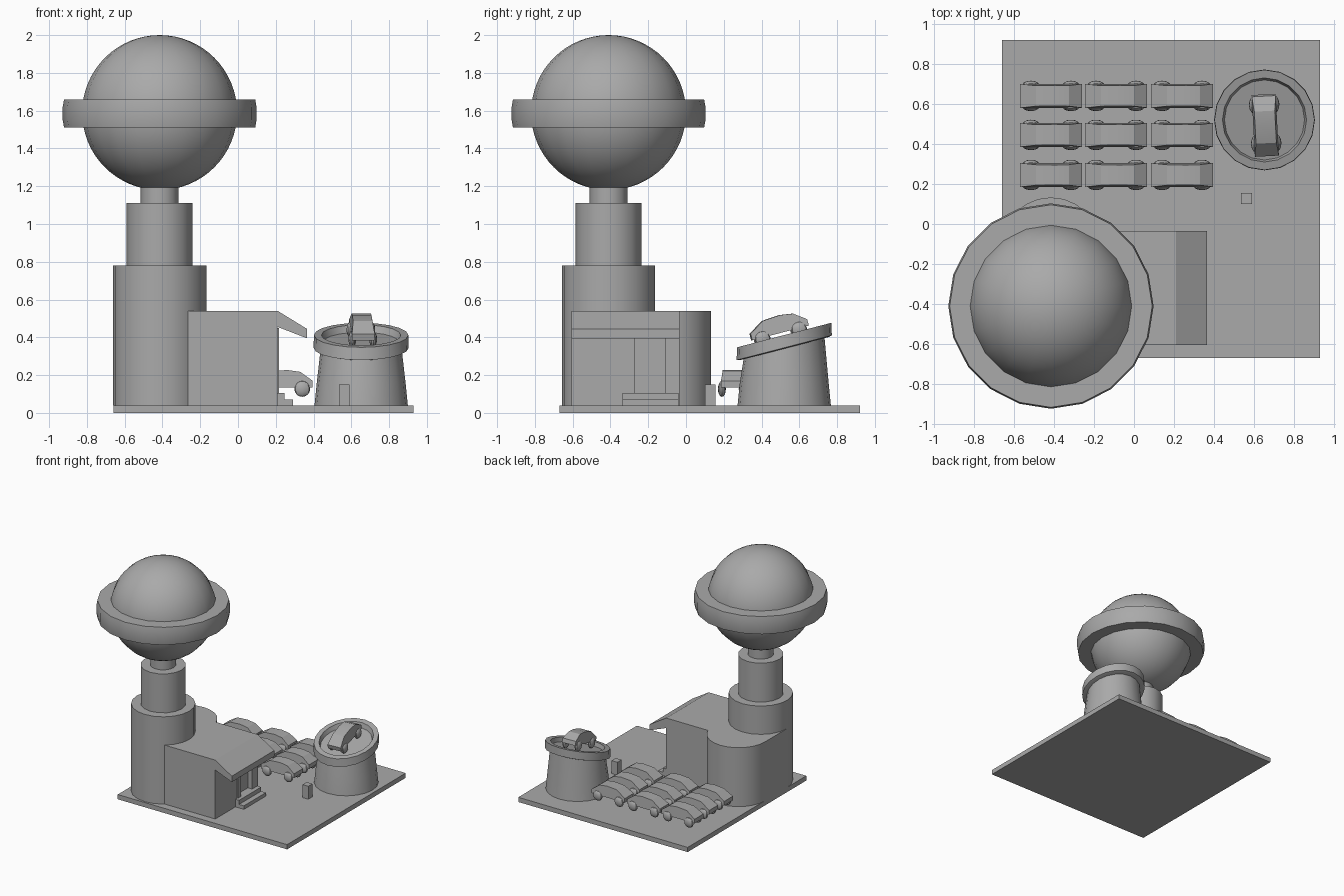
import bpy, bmesh, math
from mathutils import Matrix

cube = bpy.data.objects.get("Cube")
if cube:
    bpy.data.objects.remove(cube, do_unlink=True)

grey = bpy.data.materials.new("plain grey")
grey.use_nodes = True
grey.diffuse_color = (0.4, 0.4, 0.4, 1)
grey.node_tree.nodes["Principled BSDF"].inputs["Base Color"].default_value = (0.4, 0.4, 0.4, 1)

GROUND = 0.04
TOWER_X, TOWER_Y = -0.415, -0.41
ROOF = 0.54


def finish(name, bm, smooth=None):
    """Turn a bmesh into an object, smoothing edges below the given angle."""
    bmesh.ops.recalc_face_normals(bm, faces=bm.faces)
    mesh = bpy.data.meshes.new(name)
    bm.to_mesh(mesh)
    bm.free()
    mesh.materials.append(grey)
    ob = bpy.data.objects.new(name, mesh)
    bpy.context.collection.objects.link(ob)
    if smooth:
        bpy.ops.object.select_all(action='DESELECT')
        ob.select_set(True)
        bpy.context.view_layer.objects.active = ob
        bpy.ops.object.shade_smooth_by_angle(angle=math.radians(smooth))
    return ob


def box(name, x, y, z):
    bm = bmesh.new()
    bmesh.ops.create_cube(bm, size=1)
    for v in bm.verts:
        v.co = [r[0] if c < 0 else r[1] for c, r in zip(v.co, (x, y, z))]
    return finish(name, bm)


def lathe(name, profile, x, y, sides, smooth=None, slope=None):
    """Revolve (radius, height) points; slope(y, i) shifts ring i vertically."""
    bm = bmesh.new()
    rings = []
    for i, (r, z) in enumerate(profile):
        ring = []
        for k in range(sides):
            a = math.tau * k / sides
            dy = r * math.sin(a)
            dz = slope(dy, i) if slope else 0
            ring.append(bm.verts.new((x + r * math.cos(a), y + dy, z + dz)))
        rings.append(ring)
    for a, b in zip(rings, rings[1:]):
        for k in range(sides):
            n = (k + 1) % sides
            bm.faces.new((a[k], a[n], b[n], b[k]))
    bm.faces.new(rings[0][::-1])
    bm.faces.new(rings[-1])
    return finish(name, bm, smooth)


def extrude_y(bm, profile, y0, y1):
    """Extrude a polygon of (x, z) points from y0 to y1."""
    a = [bm.verts.new((x, y0, z)) for x, z in profile]
    b = [bm.verts.new((x, y1, z)) for x, z in profile]
    bm.faces.new(a)
    bm.faces.new(b[::-1])
    for k in range(len(a)):
        n = (k + 1) % len(a)
        bm.faces.new((a[k], b[k], b[n], a[n]))
    return a + b


# Ground slab
box("ground_slab", (-0.66, 0.93), (-0.67, 0.92), (0, GROUND))

# Stepped tower
lathe("tower_base", [(0.247, GROUND), (0.247, 0.78)], TOWER_X, TOWER_Y, 20, 20)
lathe("tower_middle", [(0.175, 0.78), (0.175, 1.11)], TOWER_X, TOWER_Y, 16, 25)
lathe("tower_neck", [(0.1, 1.11), (0.1, 1.23)], TOWER_X, TOWER_Y, 16, 25)

# Globe with a flat belt around it
globe = bmesh.new()
bmesh.ops.create_uvsphere(globe, u_segments=20, v_segments=32, radius=0.41,
                          matrix=Matrix.Translation((TOWER_X, TOWER_Y, 1.59)))
finish("globe", globe, 30)
lathe("globe_belt", [(0.506, 1.51), (0.513, 1.55), (0.513, 1.62), (0.506, 1.66)],
      TOWER_X, TOWER_Y, 20, 25)

# Round-ended annex behind the tower
bm = bmesh.new()
outline = [(-0.662, TOWER_Y), (-0.17, TOWER_Y)]
outline += [(TOWER_X + 0.246 * math.cos(math.pi * k / 12),
             -0.113 + 0.246 * math.sin(math.pi * k / 12)) for k in range(13)]
face = bm.faces.new([bm.verts.new((x, y, GROUND)) for x, y in outline])
new = bmesh.ops.extrude_face_region(bm, geom=[face])["geom"]
bmesh.ops.translate(bm, vec=(0, 0, ROOF - GROUND),
                    verts=[g for g in new if isinstance(g, bmesh.types.BMVert)])
finish("rounded_annex", bm, 25)

# Hall with a recessed doorway and sloped canopy
for name, y in (("hall_body", (-0.605, -0.27)), ("hall_side", (-0.11, -0.035))):
    box(name, (-0.35, 0.21), y, (GROUND, 0.46))
box("doorway_back", (-0.35, 0.17), (-0.27, -0.11), (GROUND, 0.46))
box("door_sill", (0.17, 0.21), (-0.27, -0.11), (GROUND, 0.105))
box("door_frame", (0.21, 0.217), (-0.31, -0.27), (0.105, 0.45))
bm = bmesh.new()
extrude_y(bm, [(-0.35, 0.455), (0.21, 0.455), (0.365, 0.395), (0.365, 0.445),
               (0.21, ROOF), (-0.35, ROOF)], -0.605, -0.035)
finish("hall_roof", bm)
box("lower_step", (0.21, 0.29), (-0.335, -0.04), (GROUND, 0.07))
box("upper_step", (0.21, 0.245), (-0.335, -0.04), (0.07, 0.105))

# Small post
box("post", (0.535, 0.59), (0.1, 0.155), (GROUND, 0.15))

# Display stand with a slanted dish
TILT = 0.26
STAND_X, STAND_Y = 0.652, 0.52
lathe("stand_body", [(0.247, GROUND), (0.235, 0.16), (0.212, 0.36)],
      STAND_X, STAND_Y, 20, 25, lambda dy, i: TILT * dy if i == 2 else 0)
lathe("stand_dish", [(0.235, 0.34), (0.252, 0.345), (0.25, 0.412), (0.21, 0.412),
                     (0.2, 0.375)],
      STAND_X, STAND_Y, 20, 25, lambda dy, i: TILT * dy)


# Cars
def car(name, matrix):
    bm = bmesh.new()
    side = [(-0.155, 0.05), (-0.155, 0.085), (-0.075, 0.135), (0.02, 0.142),
            (0.09, 0.132), (0.155, 0.085), (0.155, 0.05)]
    for v in extrude_y(bm, side, -0.06, 0.06):
        if v.co.z > 0.1:
            v.co.y *= 0.85
    for x in (-0.1, 0.1):
        for y in (-0.055, 0.055):
            bmesh.ops.create_uvsphere(
                bm, u_segments=12, v_segments=8, radius=0.042,
                matrix=Matrix.Translation((x, y, 0.042)) @ Matrix.Diagonal((1, 0.5, 1, 1)))
    bm.transform(matrix)
    finish(name, bm, 25)


for col, x in enumerate((-0.415, -0.09, 0.24)):
    for row, y in enumerate((0.64, 0.445, 0.245)):
        car(f"parked_car_{row}_{col}", Matrix.Translation((x, y, 0.085)))
car("display_car", Matrix.Translation((0.655, 0.51, 0.375))
    @ Matrix.Rotation(math.radians(93), 4, 'Z')
    @ Matrix.Rotation(-math.atan(TILT), 4, 'Y'))
